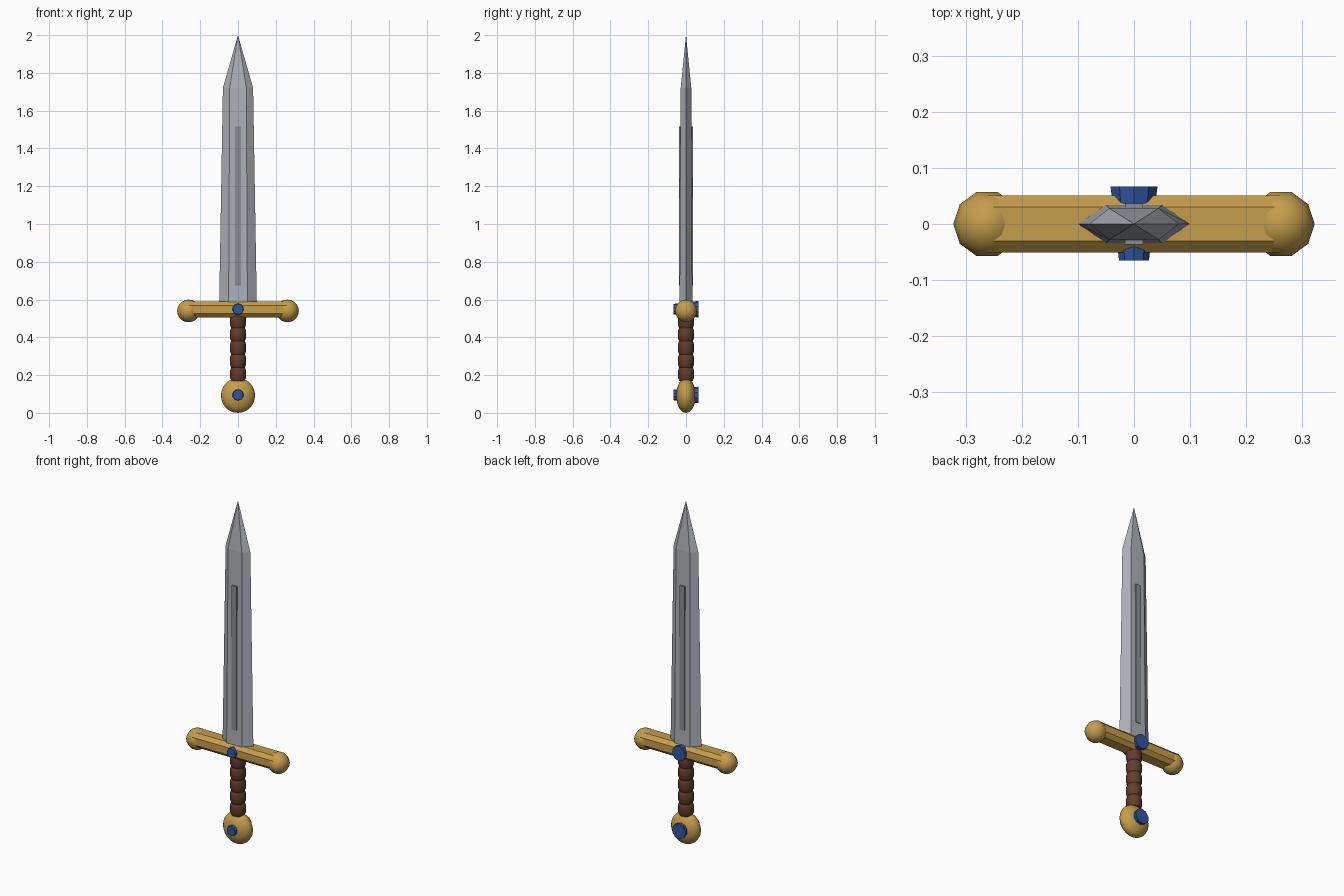
import bpy, bmesh
from math import sin, cos, pi, radians
from mathutils import Matrix

if "Cube" in bpy.data.objects:
    bpy.data.objects.remove(bpy.data.objects["Cube"])


def material(name, rgb):
    m = bpy.data.materials.new(name)
    m.diffuse_color = (*rgb, 1)
    m.use_nodes = True
    m.node_tree.nodes["Principled BSDF"].inputs["Base Color"].default_value = m.diffuse_color
    return m


STEEL = material("steel", (0.42, 0.44, 0.48))
DARK_STEEL = material("dark_steel", (0.25, 0.27, 0.29))
GOLD = material("gold", (0.56, 0.34, 0.07))
LEATHER = material("leather", (0.13, 0.045, 0.025))
BLUE = material("blue_gem", (0.03, 0.09, 0.36))


def finish(bm, name, mat, smooth=None):
    bmesh.ops.recalc_face_normals(bm, faces=bm.faces[:])
    me = bpy.data.meshes.new(name)
    bm.to_mesh(me)
    bm.free()
    me.materials.append(mat)
    ob = bpy.data.objects.new(name, me)
    bpy.context.collection.objects.link(ob)
    if smooth:
        bpy.ops.object.select_all(action='DESELECT')
        ob.select_set(True)
        bpy.context.view_layer.objects.active = ob
        bpy.ops.object.shade_smooth_by_angle(angle=radians(smooth))
    return ob


def loft(name, rings, mat, smooth=None):
    """Skin a list of equal-length rings and cap both ends."""
    bm = bmesh.new()
    loops = [[bm.verts.new(p) for p in ring] for ring in rings]
    n = len(loops[0])
    for a, b in zip(loops, loops[1:]):
        for i in range(n):
            j = (i + 1) % n
            bm.faces.new((a[i], a[j], b[j], b[i]))
    bm.faces.new(loops[0])
    bm.faces.new(loops[-1])
    bmesh.ops.remove_doubles(bm, verts=bm.verts[:], dist=1e-5)
    return finish(bm, name, mat, smooth)


def ball(name, center, radii, segs, rings, mat):
    bm = bmesh.new()
    bmesh.ops.create_uvsphere(bm, u_segments=segs, v_segments=rings, radius=1,
                              matrix=Matrix.Translation(center) @ Matrix.Diagonal((*radii, 1)))
    return finish(bm, name, mat, 50)


def box(name, center, size, mat, bevel=0):
    bm = bmesh.new()
    bmesh.ops.create_cube(bm, size=1, matrix=Matrix.Translation(center) @ Matrix.Diagonal((*size, 1)))
    if bevel:
        long_edges = [e for e in bm.edges if abs(e.verts[0].co.x - e.verts[1].co.x) > 0.1]
        bmesh.ops.bevel(bm, geom=long_edges, offset=bevel, segments=1, affect='EDGES')
    return finish(bm, name, mat)


# Blade: flattened hexagon, tapering, then closing to the point
def blade_ring(z, edge, flat, thick):
    return [(edge, 0, z), (flat, thick, z), (-flat, thick, z),
            (-edge, 0, z), (-flat, -thick, z), (flat, -thick, z)]


loft("blade", [blade_ring(0.55, 0.10, 0.05, 0.034),
               blade_ring(1.72, 0.08, 0.044, 0.028),
               blade_ring(2.0, 0.0003, 0.00015, 0.0002)], STEEL)

# Raised central strip on both blade faces
box("blade_strip", (0, 0, 1.095), (0.032, 0.073, 0.84), DARK_STEEL)

# Crossguard with chamfered long edges and ball ends
box("crossguard", (0, 0, 0.548), (0.52, 0.102, 0.084), GOLD, 0.021)
for side, s in (("left", -1), ("right", 1)):
    end = ball("guard_ball_" + side, (0, 0, 0), (0.06, 0.06, 0.06), 10, 10, GOLD)
    end.location = (s * 0.262, 0, 0.54)
    end.rotation_euler.z = pi / 2

# Grip: stacked leather bands, each swelling towards its middle
profile = []
bands, z0, z1 = 5, 0.17, 0.52
h = (z1 - z0) / bands
for b in range(bands):
    for t, r in ((0.0, 0.036), (0.2, 0.042), (0.75, 0.043), (0.95, 0.038)):
        profile.append((r, z0 + (b + t) * h))
profile.append((0.04, z1))
loft("grip", [[(r * cos(2 * pi * i / 12), r * sin(2 * pi * i / 12), z) for i in range(12)]
              for r, z in profile], LEATHER, 40)

# Pommel: sphere flattened front to back
ball("pommel", (0, 0, 0.092), (0.09, 0.052, 0.092), 20, 14, GOLD)

# Gems: tapered pins running right through, wider at the back
for name, z in (("guard_gem", 0.549), ("pommel_gem", 0.095)):
    loft(name, [[(r * cos(2 * pi * (i + 0.5) / 10), y, z + r * sin(2 * pi * (i + 0.5) / 10))
                 for i in range(10)] for y, r in ((-0.065, 0.028), (0.067, 0.044))], BLUE)
